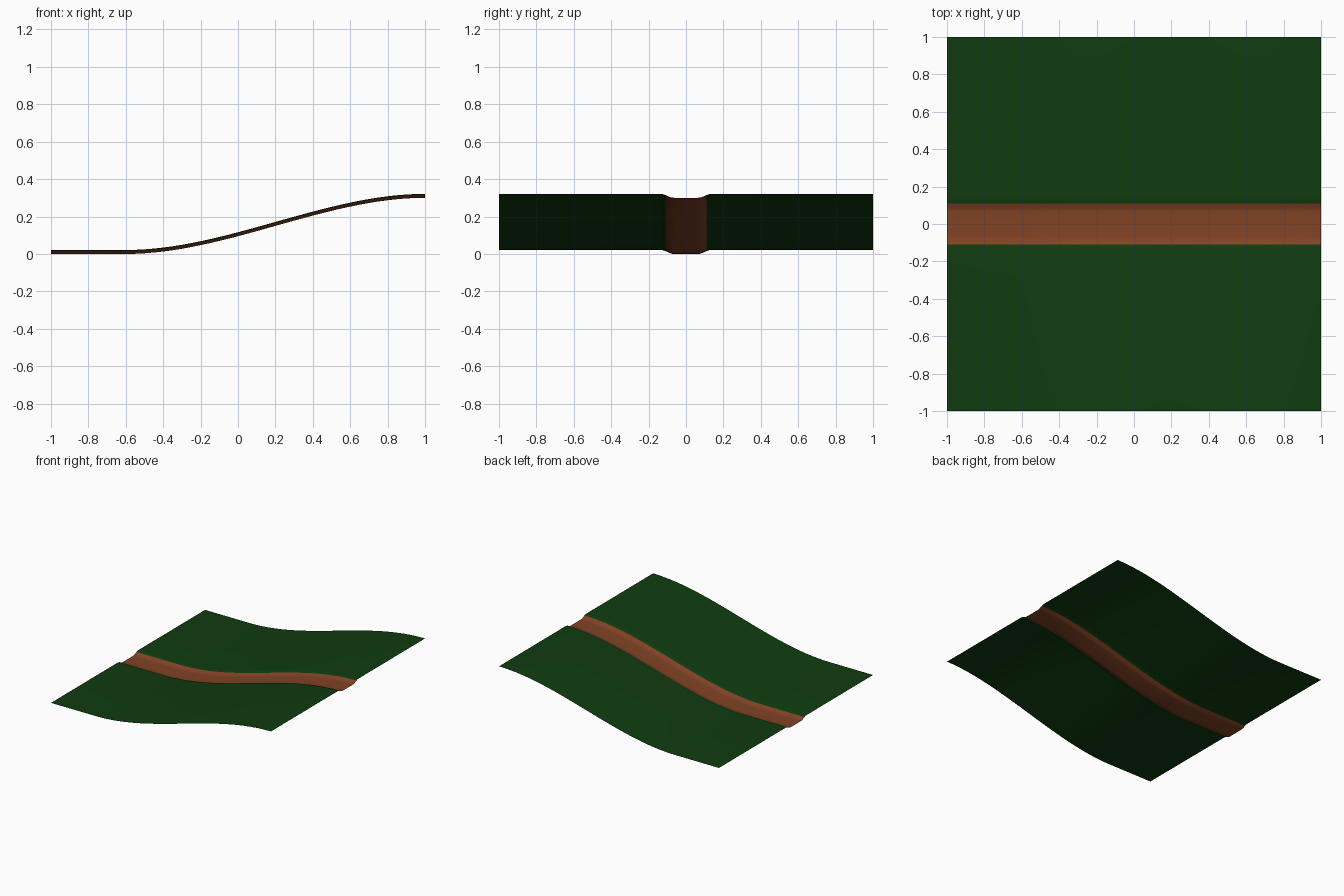
import bpy

cube = bpy.data.objects.get("Cube")
if cube:
    bpy.data.objects.remove(cube)


def make_material(name, colour):
    mat = bpy.data.materials.new(name)
    mat.use_nodes = True
    mat.diffuse_color = (*colour, 1)
    bsdf = mat.node_tree.nodes["Principled BSDF"]
    bsdf.inputs["Base Color"].default_value = (*colour, 1)
    bsdf.inputs["Roughness"].default_value = 1
    return mat


GRASS = make_material("grass green", (0.005, 0.045, 0.005))
DIRT = make_material("dirt brown", (0.22, 0.055, 0.018))
RISE, START, STEPS = 0.3, -0.6, 32


def slope(x):
    """Level ground easing up to a crest on the left side."""
    t = max(0, (x - START) / (1 - START))
    return RISE * t * t * (3 - 2 * t)


def sweep(name, profile, mat):
    """Carry a (y, z) cross-section along x over the slope."""
    xs = [-1] + [START + (1 - START) * i / STEPS for i in range(STEPS + 1)]
    n = len(profile)
    verts = [(x, y, z + slope(x)) for x in xs for y, z in profile]
    faces = [(i * n + j, (i + 1) * n + j, (i + 1) * n + j + 1, i * n + j + 1)
             for i in range(len(xs) - 1) for j in range(n - 1)]
    mesh = bpy.data.meshes.new(name)
    mesh.from_pydata(verts, [], faces)
    mesh.materials.append(mat)
    mesh.shade_smooth()
    obj = bpy.data.objects.new(name, mesh)
    bpy.context.collection.objects.link(obj)


# Cross-section of one bank, from the outer edge to the path edge
bank = [(-1, 0.021), (-0.14, 0.021), (-0.125, 0.02), (-0.11, 0.015)]
# Sunken path, mirrored about its middle
half = [(-0.11, 0.015), (-0.085, 0.004), (-0.075, 0.001), (-0.06, 0)]


def mirrored(points):
    return [(-y, z) for y, z in reversed(points)]


sweep("right_grass_bank", bank, GRASS)
sweep("left_grass_bank", mirrored(bank), GRASS)
sweep("dirt_path", half + mirrored(half), DIRT)
